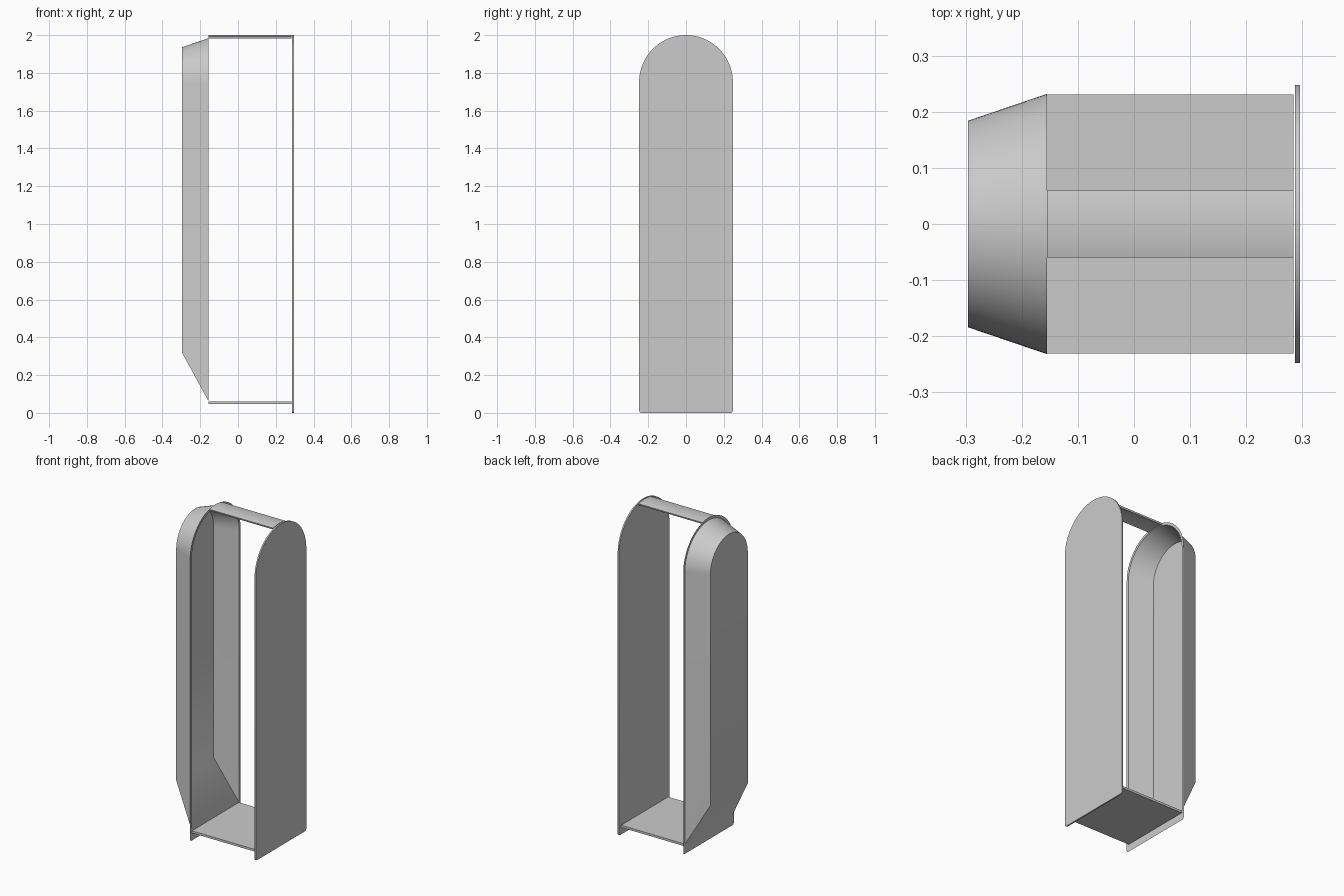
import bpy, bmesh
from math import sin, cos, pi

if "Cube" in bpy.data.objects:
    bpy.data.objects.remove(bpy.data.objects["Cube"])

ARCH_Z = 1.752   # centre height shared by every arch


def arch(half, bottom, corner=0.0, steps=48):
    """Closed (y, z) outline: round top, straight sides, rounded lower corners."""
    pts = [(half * cos(pi * i / steps), ARCH_Z + half * sin(pi * i / steps))
           for i in range(steps + 1)]
    for side in (-1, 1):
        fillet = []
        for i in range(5):
            a = pi / 2 * i / 4
            fillet.append((side * (half - corner + corner * cos(a)),
                           bottom + corner - corner * sin(a)))
        pts += fillet if side < 0 else fillet[::-1]
    return pts


def finish(name, bm):
    bmesh.ops.remove_doubles(bm, verts=bm.verts, dist=1e-5)
    bmesh.ops.recalc_face_normals(bm, faces=bm.faces)
    mesh = bpy.data.meshes.new(name)
    bm.to_mesh(mesh)
    bm.free()
    ob = bpy.data.objects.new(name, mesh)
    bpy.context.collection.objects.link(ob)
    bpy.ops.object.select_all(action='DESELECT')
    ob.select_set(True)
    bpy.context.view_layer.objects.active = ob
    bpy.ops.object.shade_smooth_by_angle(angle=pi / 6)
    return ob


def loft(name, sections, cap_start=True, cap_end=True):
    """Skin between (x, outline) sections."""
    bm = bmesh.new()
    rings = [[bm.verts.new((x, y, z)) for y, z in outline] for x, outline in sections]
    for a, b in zip(rings, rings[1:]):
        for i in range(len(a)):
            j = (i + 1) % len(a)
            bm.faces.new((a[i], a[j], b[j], b[i]))
    if cap_start:
        bm.faces.new(rings[0])
    if cap_end:
        bm.faces.new(rings[-1])
    return finish(name, bm)


RIM_X, BACK_X = -0.155, -0.296

# Flat front door with an arched top
door = arch(0.248, 0.0, 0.012)
loft("door_panel", [(0.287, door), (0.296, door)])

# Hollow back shell: paper-thin flange, then tapered walls to a closed back
loft("back_shell", [(RIM_X, door), (RIM_X, arch(0.232, 0.06)),
                    (BACK_X, arch(0.184, 0.318))], cap_start=False)

# Floor slab
w = 0.231
floor = [(-w, 0.046), (w, 0.046), (w, 0.06), (-w, 0.06)]
loft("floor_plate", [(RIM_X, floor), (0.284, floor)])

# Curved strip joining the arch tops
angles = [pi / 2 + 0.244 * (i / 6 - 1) for i in range(13)]
strip = [(0.248 * cos(a), ARCH_Z + 0.248 * sin(a)) for a in angles]
strip += [(0.238 * cos(a), ARCH_Z + 0.238 * sin(a)) for a in reversed(angles)]
loft("top_strip", [(RIM_X, strip), (0.284, strip)])
